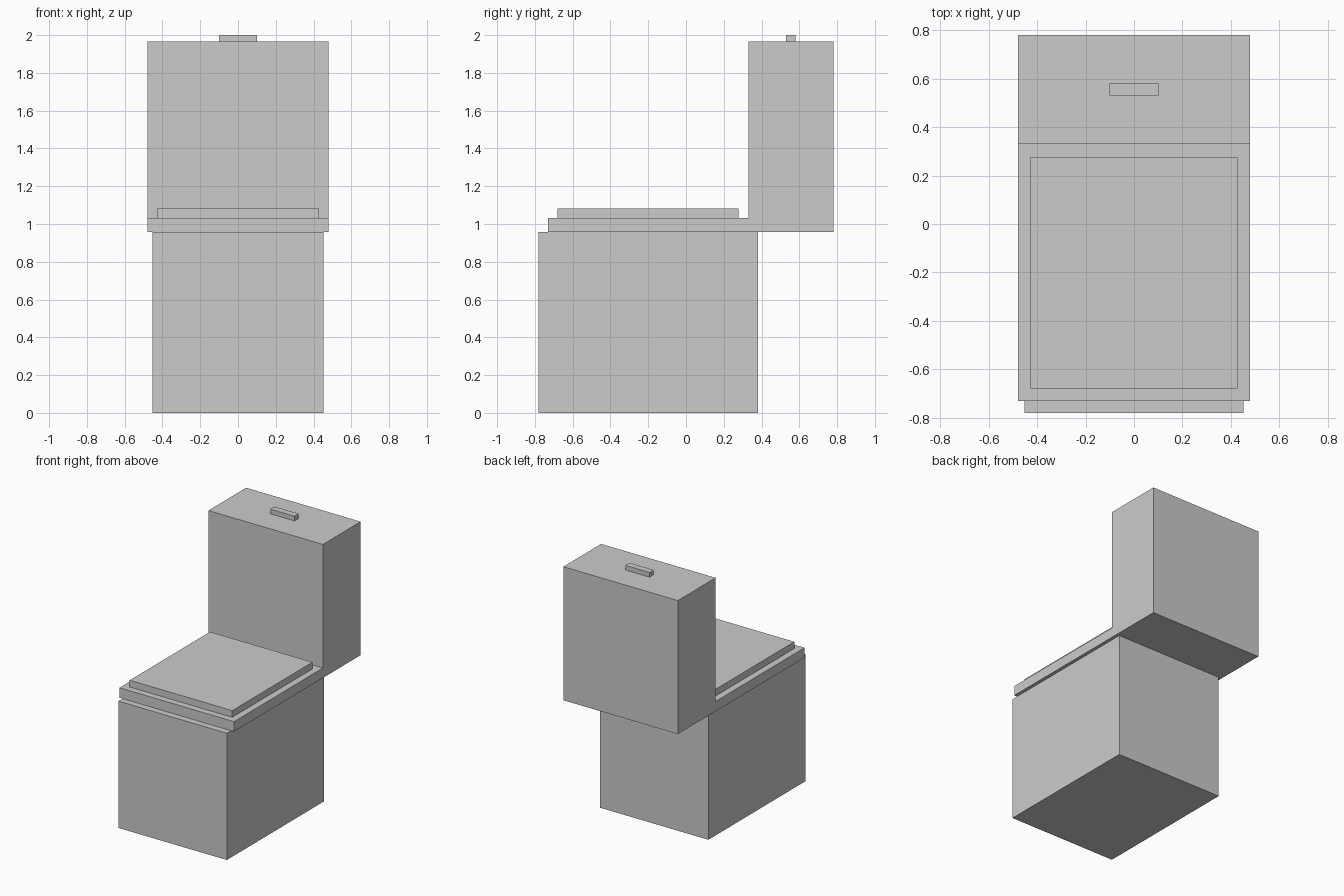
import bpy
import bmesh
from mathutils import Vector

if "Cube" in bpy.data.objects:
    bpy.data.objects.remove(bpy.data.objects["Cube"])

grey = bpy.data.materials.new("light grey")
grey.diffuse_color = (0.6, 0.6, 0.59, 1.0)
grey.use_nodes = True
grey.node_tree.nodes["Principled BSDF"].inputs["Base Color"].default_value = grey.diffuse_color


def box(name, half_width, y0, y1, z0, z1):
    """Box centred on x = 0, spanning the given y and z ranges."""
    bm = bmesh.new()
    bmesh.ops.create_cube(bm, size=1.0)
    bmesh.ops.scale(bm, vec=Vector((2 * half_width, y1 - y0, z1 - z0)), verts=bm.verts)
    mesh = bpy.data.meshes.new(name)
    bm.to_mesh(mesh)
    bm.free()
    mesh.materials.append(grey)
    obj = bpy.data.objects.new(name, mesh)
    obj.location = (0, (y0 + y1) / 2, (z0 + z1) / 2)
    bpy.context.collection.objects.link(obj)
    return obj


# Base, seat ring, closed lid, cistern and flush button
box("bowl_base", 0.453, -0.78, 0.38, 0.0, 0.957)
box("seat", 0.478, -0.73, 0.33, 0.957, 1.032)
box("lid", 0.428, -0.68, 0.277, 1.032, 1.083)
box("cistern", 0.478, 0.33, 0.78, 0.957, 1.965)
box("flush_button", 0.101, 0.53, 0.58, 1.965, 2.0)
